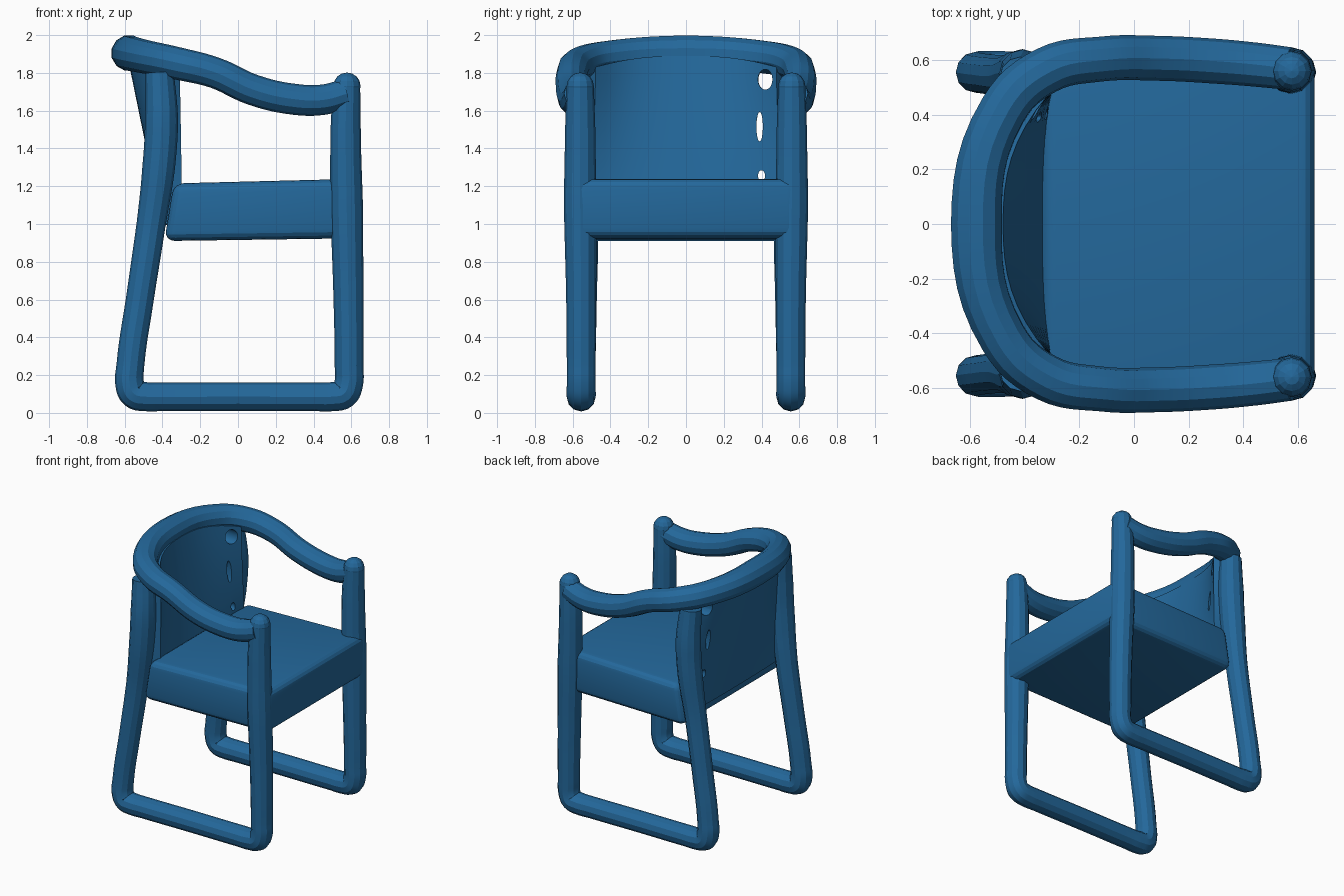
import bpy, bmesh, math

cube = bpy.data.objects.get("Cube")
if cube:
    bpy.data.objects.remove(cube, do_unlink=True)

blue = bpy.data.materials.new("chair_blue")
blue.use_nodes = True
BLUE = (0.017, 0.138, 0.328, 1)
blue.diffuse_color = BLUE
blue.node_tree.nodes["Principled BSDF"].inputs["Base Color"].default_value = BLUE


def activate(ob):
    bpy.ops.object.select_all(action="DESELECT")
    ob.select_set(True)
    bpy.context.view_layer.objects.active = ob


def add_mesh(name, bm):
    mesh = bpy.data.meshes.new(name)
    bmesh.ops.recalc_face_normals(bm, faces=bm.faces)
    bm.to_mesh(mesh)
    bm.free()
    mesh.materials.append(blue)
    ob = bpy.data.objects.new(name, mesh)
    bpy.context.collection.objects.link(ob)
    return ob


def tube(name, points, radius, steps=5):
    """Round tube through points (x, y, z, thickness factor), smooth handles."""
    cu = bpy.data.curves.new(name, "CURVE")
    cu.dimensions = "3D"
    cu.bevel_depth = radius
    cu.bevel_resolution = 4
    cu.resolution_u = steps
    cu.use_fill_caps = True
    sp = cu.splines.new("BEZIER")
    sp.bezier_points.add(len(points) - 1)
    for bp, (x, y, z, r) in zip(sp.bezier_points, points):
        bp.co = (x, y, z)
        bp.radius = r
        bp.handle_left_type = bp.handle_right_type = "AUTO"
    cu.materials.append(blue)
    ob = bpy.data.objects.new(name, cu)
    bpy.context.collection.objects.link(ob)
    activate(ob)
    bpy.ops.object.convert(target="MESH")
    bpy.ops.object.shade_smooth_by_angle(angle=math.radians(20))


def ball(name, loc, scale):
    bm = bmesh.new()
    bmesh.ops.create_uvsphere(bm, u_segments=12, v_segments=8, radius=1)
    ob = add_mesh(name, bm)
    ob.location, ob.scale = loc, scale
    return ob


# Side frames: front leg, floor runner and rear leg in one bent tube
frame = [(0.575, 0.56, 1.73, 0.9), (0.57, 0.56, 1.5, 1), (0.575, 0.56, 1.1, 1.08),
         (0.585, 0.555, 0.6, 0.99), (0.588, 0.555, 0.25, 0.95), (0.585, 0.555, 0.15, 0.95),
         (0.56, 0.555, 0.1, 0.97), (0.5, 0.555, 0.086, 0.96), (0.4, 0.555, 0.085, 0.94),
         (0, 0.555, 0.086, 0.94), (-0.4, 0.555, 0.085, 0.94), (-0.49, 0.555, 0.086, 0.96),
         (-0.55, 0.555, 0.1, 0.97), (-0.573, 0.555, 0.15, 0.95), (-0.57, 0.553, 0.25, 0.92),
         (-0.52, 0.546, 0.6, 0.92), (-0.46, 0.541, 1.0, 0.96), (-0.42, 0.55, 1.3, 1.08),
         (-0.405, 0.55, 1.55, 1.1), (-0.415, 0.535, 1.8, 0.95)]
for side, s in (("left", 1), ("right", -1)):
    tube(side + "_side_frame", [(x, s * y, z, r) for x, y, z, r in frame], 0.08)
    ball(side + "_front_leg_cap", (0.577, s * 0.56, 1.73), (0.072, 0.072, 0.072))

# Arm rail wrapping round the back
half = [(0.57, 0.568, 1.69, 0.95), (0.45, 0.582, 1.658, 0.98), (0.3, 0.595, 1.66, 1),
        (0.08, 0.606, 1.71, 1), (-0.12, 0.603, 1.80, 1), (-0.32, 0.562, 1.85, 1.05),
        (-0.48, 0.415, 1.883, 1.08)]
rail = half + [(-0.576, 0, 1.905, 1.17)] + [(x, -y, z, r) for x, y, z, r in reversed(half)]
tube("arm_rail", rail, 0.082, 6)

# Thick seat with softened edges
bm = bmesh.new()
bmesh.ops.create_cube(bm, size=1)
for v in bm.verts:
    front = v.co.x > 0
    v.co.x = 0.66 if front else (-0.34 if v.co.z > 0 else -0.39)
    v.co.y *= 1.18
    v.co.z = (1.24 if front else 1.215) if v.co.z > 0 else (0.925 if front else 0.91)
seat = add_mesh("seat", bm)
bev = seat.modifiers.new("soft_edges", "BEVEL")
bev.width, bev.segments = 0.055, 4
activate(seat)
bpy.ops.object.modifier_apply(modifier="soft_edges")
bpy.ops.object.shade_smooth_by_angle(angle=math.radians(20))

# Back panel: straight along the seat, bowing out to meet the rail
bm = bmesh.new()
COLS, ROWS = 16, 10
grid = []
for j in range(ROWS + 1):
    t = j / ROWS
    row = []
    for i in range(COLS + 1):
        u = 2 * i / COLS - 1
        arch = 1 - abs(u) ** 2.5
        z = 1.0 + t * (0.83 + 0.05 * arch)
        row.append(bm.verts.new((-0.35 - 0.18 * t * arch, 0.51 * u, z)))
    grid.append(row)
for a, b in zip(grid, grid[1:]):
    for i in range(COLS):
        bm.faces.new((a[i], a[i + 1], b[i + 1], b[i]))
panel = add_mesh("back_panel", bm)
activate(panel)
sol = panel.modifiers.new("thickness", "SOLIDIFY")
sol.thickness, sol.offset = 0.105, 0
bpy.ops.object.modifier_apply(modifier="thickness")

# Small openings along the left edge of the panel
for y, z, w, h in ((0.42, 1.765, 0.04, 0.055), (0.39, 1.515, 0.018, 0.08), (0.4, 1.255, 0.02, 0.03)):
    cutter = ball("opening_cutter", (-0.4, y, z), (0.35, w, h))
    cutter.hide_render = True
    activate(panel)
    cut = panel.modifiers.new("opening", "BOOLEAN")
    cut.operation, cut.solver, cut.object = "DIFFERENCE", "EXACT", cutter
    bpy.ops.object.modifier_apply(modifier="opening")
    bpy.data.objects.remove(cutter, do_unlink=True)
activate(panel)
bpy.ops.object.shade_smooth_by_angle(angle=math.radians(30))
